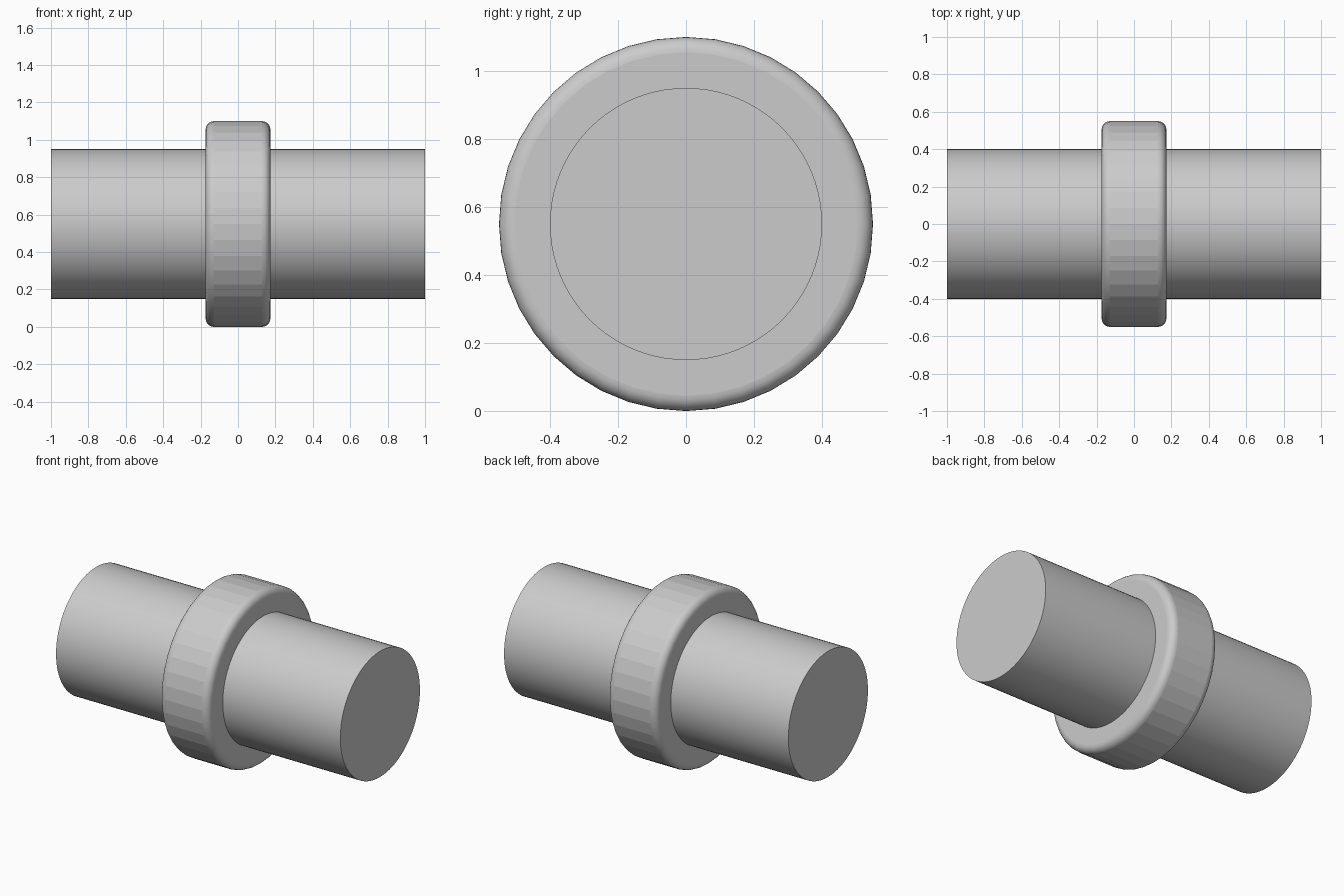
import bpy, bmesh, math

cube = bpy.data.objects.get("Cube")
if cube:
    bpy.data.objects.remove(cube, do_unlink=True)

AXIS_Z = 0.55

grey = bpy.data.materials.new("light grey")
grey.use_nodes = True
grey.diffuse_color = (0.6, 0.6, 0.6, 1)
grey.node_tree.nodes["Principled BSDF"].inputs["Base Color"].default_value = (0.6, 0.6, 0.6, 1)


def lathe(name, profile, sides, is_smooth):
    """Spin (x, radius) points about the x axis and cap both ends."""
    bm = bmesh.new()
    rings = []
    for x, r in profile:
        angles = [2 * math.pi * i / sides for i in range(sides)]
        rings.append([bm.verts.new((x, r * math.sin(a), r * math.cos(a))) for a in angles])
    for a, b in zip(rings, rings[1:]):
        for i in range(sides):
            j = (i + 1) % sides
            bm.faces.new((a[i], a[j], b[j], b[i]))
    bm.faces.new(rings[0])
    bm.faces.new(rings[-1])
    bmesh.ops.recalc_face_normals(bm, faces=bm.faces)
    for face in bm.faces:
        face.smooth = is_smooth(face)
    # Keep the borders between flat and smooth faces crisp
    for edge in bm.edges:
        edge.smooth = all(f.smooth for f in edge.link_faces)
    mesh = bpy.data.meshes.new(name)
    bm.to_mesh(mesh)
    bm.free()
    mesh.materials.append(grey)
    obj = bpy.data.objects.new(name, mesh)
    obj.location.z = AXIS_Z
    bpy.context.collection.objects.link(obj)
    return obj


# Solid shaft with smooth sides and flat ends
lathe("shaft", [(-1, 0.4), (1, 0.4)], 80, lambda f: len(f.verts) == 4)

# Faceted collar with rounded rims
half, radius, fillet, steps = 0.173, 0.55, 0.045, 6
right_rim = []
for i in range(steps + 1):
    a = math.pi / 2 * i / steps
    right_rim.append((half - fillet + fillet * math.sin(a),
                      radius - fillet + fillet * math.cos(a)))
left_rim = [(-x, r) for x, r in reversed(right_rim)]
lathe("collar", left_rim + right_rim, 40,
      lambda f: len(f.verts) == 4 and abs(f.calc_center_median().x) > 0.05)
